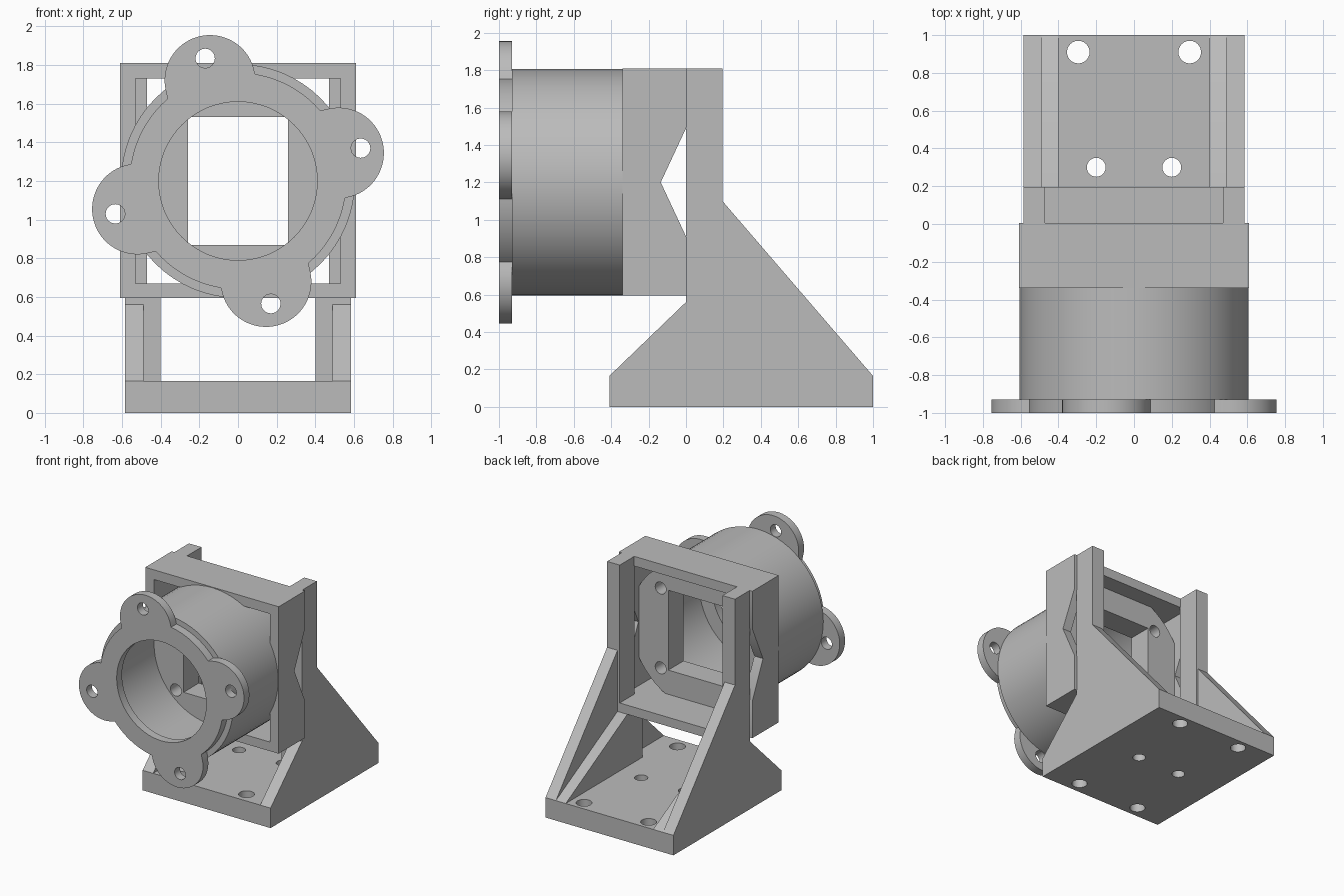
import bpy, bmesh
from math import pi, sin, cos, sqrt, radians, atan2, hypot

if "Cube" in bpy.data.objects:
    bpy.data.objects.remove(bpy.data.objects["Cube"], do_unlink=True)

grey = bpy.data.materials.new("plain grey")
grey.use_nodes = True
grey.diffuse_color = (0.5, 0.5, 0.5, 1)
grey.node_tree.nodes["Principled BSDF"].inputs["Base Color"].default_value = (0.5, 0.5, 0.5, 1)

# Rotations that send a flat profile to the plane it is drawn in
TURN = {"x": (pi / 2, 0, pi / 2), "y": (pi / 2, 0, 0), "z": (0, 0, 0)}
AXIS = 1.2      # height of the tube axis


def circle(cx, cy, r, n=64):
    return [(cx + r * cos(2 * pi * i / n), cy + r * sin(2 * pi * i / n)) for i in range(n)]


def rect(x0, y0, x1, y1):
    return [(x0, y0), (x1, y0), (x1, y1), (x0, y1)]


def slab(name, axis, lo, hi, outline, holes=()):
    """Extrude an outline with holes along an axis from lo to hi."""
    curve = bpy.data.curves.new(name, "CURVE")
    curve.dimensions = "2D"
    curve.fill_mode = "BOTH"
    curve.extrude = (hi - lo) / 2
    for loop in [outline, *holes]:
        spline = curve.splines.new("POLY")
        spline.points.add(len(loop) - 1)
        for point, (u, v) in zip(spline.points, loop):
            point.co = (u, v, 0, 1)
        spline.use_cyclic_u = True
    temp = bpy.data.objects.new(name + "_curve", curve)
    bpy.context.collection.objects.link(temp)
    bpy.context.view_layer.update()
    graph = bpy.context.evaluated_depsgraph_get()
    mesh = bpy.data.meshes.new_from_object(temp.evaluated_get(graph))
    bpy.data.objects.remove(temp, do_unlink=True)
    bm = bmesh.new()
    bm.from_mesh(mesh)
    bmesh.ops.remove_doubles(bm, verts=bm.verts, dist=0.0001)
    bmesh.ops.recalc_face_normals(bm, faces=bm.faces)
    bm.to_mesh(mesh)
    bm.free()
    mesh.materials.clear()
    mesh.materials.append(grey)
    obj = bpy.data.objects.new(name, mesh)
    bpy.context.collection.objects.link(obj)
    obj.rotation_euler = TURN[axis]
    obj.location["xyz".index(axis)] = (lo + hi) / 2
    bpy.ops.object.select_all(action="DESELECT")
    obj.select_set(True)
    bpy.context.view_layer.objects.active = obj
    bpy.ops.object.shade_smooth_by_angle(angle=radians(30))
    return obj


# Base plate with three pairs of screw holes
base_holes = [circle(s * x, y, r, 24) for s in (-1, 1)
              for x, y, r in ((0.295, 0.91, 0.06), (0.2, 0.3, 0.05), (0.295, -0.31, 0.06))]
slab("base_plate", "z", 0, 0.165, rect(-0.585, -0.41, 0.585, 1), base_holes)

# Parts mirrored on both sides, as profiles in depth and height
sides = {
    "side_brace": (0.49, 0.585, [(0, 0.165), (1, 0.165), (0.195, 1.1), (0, 1.1)]),
    "post": (0.47, 0.585, rect(0, 1.1, 0.195, 1.81)),
    "post_inner_edge": (0.47, 0.49, rect(0, 0.595, 0.195, 1.1)),
    "inner_brace": (0.40, 0.49, [(0, 0.165), (1, 0.165), (0.195, 0.595), (0, 0.595)]),
    "front_gusset": (0.49, 0.585, [(-0.41, 0.165), (0, 0.165), (0, 0.56)]),
    "frame_side": (0.53, 0.61, [(-0.34, 0.595), (0.005, 0.595), (0.005, 0.9), (-0.135, AXIS),
                                (0.005, 1.5), (0.005, 1.81), (-0.34, 1.81)]),
}
for name, (inner, outer, profile) in sides.items():
    slab("left_" + name, "x", inner, outer, profile)
    slab("right_" + name, "x", -outer, -inner, profile)

# Frame top and bottom, and the bar joining the posts
slab("frame_top", "y", -0.34, 0.005, rect(-0.53, 1.73, 0.53, 1.81))
slab("frame_bottom", "y", -0.34, 0.005, rect(-0.53, 0.595, 0.53, 0.67))
slab("cross_bar", "y", 0.005, 0.195, rect(-0.47, 0.595, 0.47, 0.67))

# Tube, with its end plate seated in the frame
slab("tube", "y", -0.93, -0.34, circle(0, AXIS, 0.605), [circle(0, AXIS, 0.53)])
corner_holes = [circle(sx * 0.33, AXIS + sz * 0.33, 0.05, 24) for sx in (-1, 1) for sz in (-1, 1)]
slab("tube_end_plate", "y", -0.34, -0.14, circle(0, AXIS, 0.605),
     [rect(-0.26, 0.87, 0.26, 1.53)] + corner_holes)

# Front flange: a ring merged with four round ears
EAR_X, EAR_Z, EAR_R = -0.145, 0.52, 0.235
ear_dist, ear_angle = hypot(EAR_X, EAR_Z), atan2(EAR_Z, EAR_X)


def flange_radius(a):
    d = (a - ear_angle + pi / 4) % (pi / 2) - pi / 4
    reach = EAR_R ** 2 - (ear_dist * sin(d)) ** 2
    return max(0.56, ear_dist * cos(d) + sqrt(reach)) if reach > 0 else 0.56


angles = [2 * pi * i / 240 for i in range(240)]
outline = [(flange_radius(a) * cos(a), AXIS + flange_radius(a) * sin(a)) for a in angles]
ear_holes, hx, hz = [], -0.17, 0.635
for _ in range(4):
    ear_holes.append(circle(hx, AXIS + hz, 0.05, 24))
    hx, hz = hz, -hx
slab("front_flange", "y", -1, -0.93, outline, [circle(0, AXIS, 0.41)] + ear_holes)
